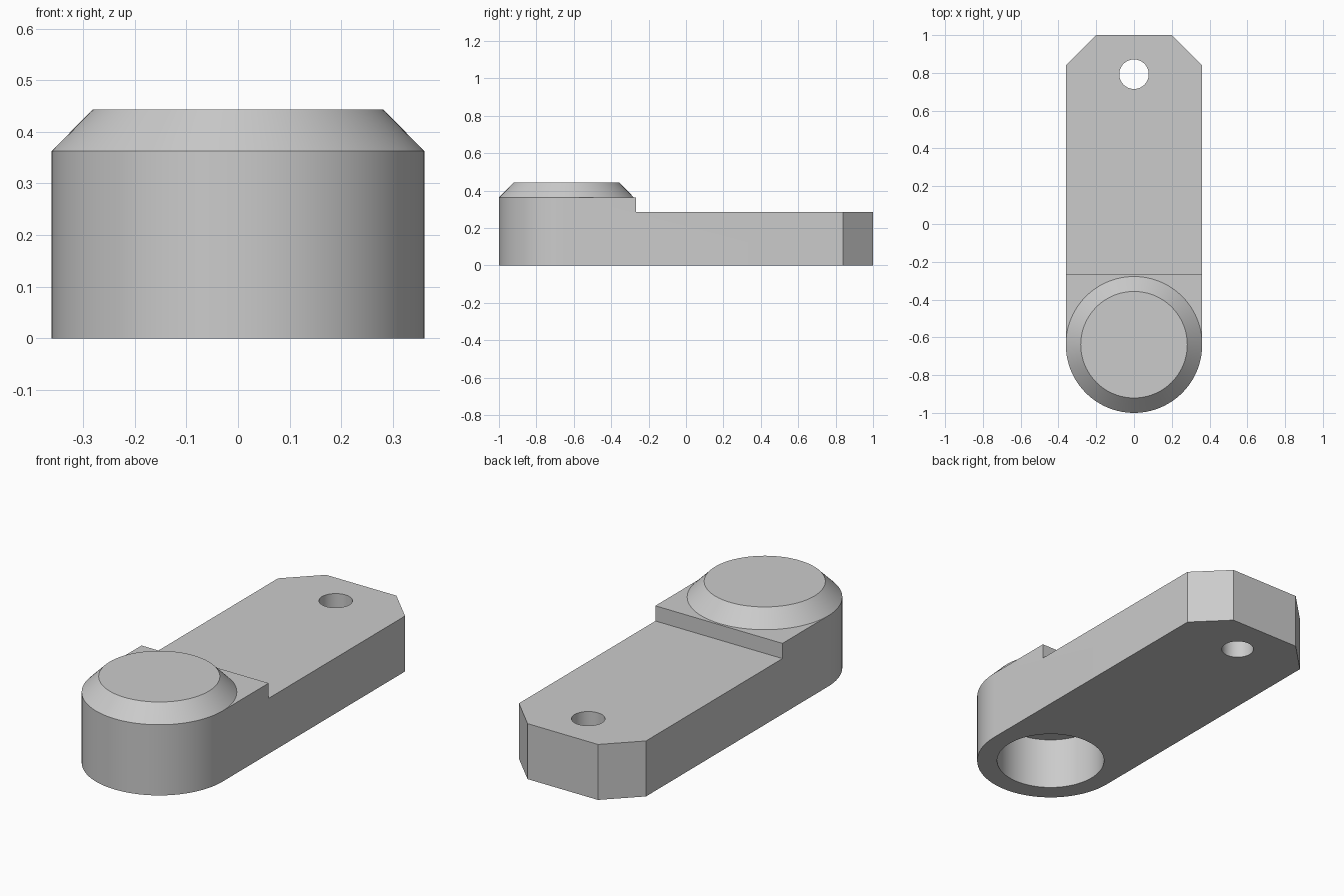
import bpy, bmesh, math

old = bpy.data.objects.get("Cube")
if old:
    bpy.data.objects.remove(old)

HALF = 0.361          # half width and radius of the rounded end
HEAD_Y = HALF - 1.0   # centre of the rounded end
SHOULDER = 0.363      # height of the raised head
ARM = 0.285           # height of the flat arm
STEPS = 48

grey = bpy.data.materials.new("plain grey")
grey.use_nodes = True
colour = (0.6, 0.6, 0.6, 1)
grey.diffuse_color = colour
grey.node_tree.nodes["Principled BSDF"].inputs["Base Color"].default_value = colour


def arc(radius, cy, start, end, steps):
    return [(radius * math.cos(start + (end - start) * i / steps),
             cy + radius * math.sin(start + (end - start) * i / steps))
            for i in range(steps + 1)]


def circle(radius, cy):
    return arc(radius, cy, 0, 2 * math.pi, 2 * STEPS)[:-1]


def loft(name, lower, upper, z0, z1):
    """Closed solid between two outlines with the same point count."""
    bm = bmesh.new()
    a = [bm.verts.new((x, y, z0)) for x, y in lower]
    b = [bm.verts.new((x, y, z1)) for x, y in upper]
    bm.faces.new(a[::-1])
    bm.faces.new(b)
    for i in range(len(a)):
        j = (i + 1) % len(a)
        bm.faces.new((a[i], a[j], b[j], b[i]))
    mesh = bpy.data.meshes.new(name)
    bm.to_mesh(mesh)
    bm.free()
    mesh.materials.append(grey)
    obj = bpy.data.objects.new(name, mesh)
    bpy.context.collection.objects.link(obj)
    return obj


def combine(target, tool, operation):
    """Apply a boolean and discard the tool object."""
    mod = target.modifiers.new(tool.name, "BOOLEAN")
    mod.operation, mod.solver, mod.object = operation, "EXACT", tool
    bpy.context.view_layer.objects.active = target
    bpy.ops.object.modifier_apply(modifier=mod.name)
    bpy.data.objects.remove(tool)


# Body: rounded front end, straight sides, chamfered back corners
outline = arc(HALF, HEAD_Y, math.pi, 2 * math.pi, STEPS)
outline += [(HALF, 0.84), (0.2, 1), (-0.2, 1), (-HALF, 0.84)]
body = loft("lever_body", outline, outline, 0, SHOULDER)

# Step down from the head to the arm
step = [(-1, -0.267), (1, -0.267), (1, 2), (-1, 2)]
combine(body, loft("step_cutter", step, step, ARM, 1), "DIFFERENCE")

# Pin hole through the arm, blind bore under the head
pin = circle(0.078, 0.793)
combine(body, loft("pin_cutter", pin, pin, -1, 1), "DIFFERENCE")
bore = circle(0.263, HEAD_Y)
combine(body, loft("bore_cutter", bore, bore, -1, 0.27), "DIFFERENCE")

# Bevelled cap on the head
cap = loft("bevelled_cap", circle(HALF, HEAD_Y), circle(0.282, HEAD_Y), SHOULDER, 0.443)

for obj in (body, cap):
    bpy.ops.object.select_all(action="DESELECT")
    obj.select_set(True)
    bpy.context.view_layer.objects.active = obj
    bpy.ops.object.shade_smooth_by_angle(angle=math.radians(25))
